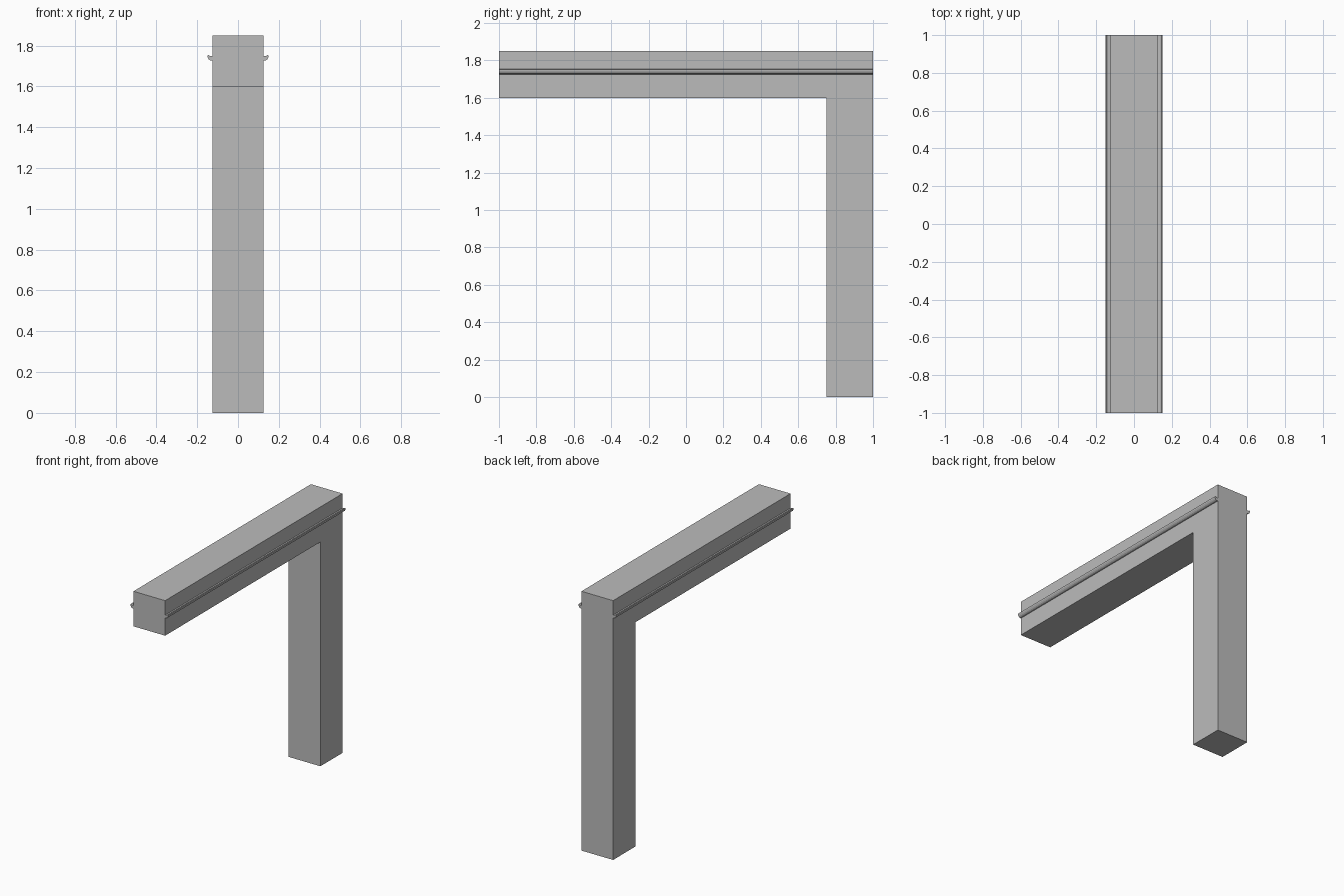
import bpy
import bmesh
from mathutils import Vector

cube = bpy.data.objects.get("Cube")
if cube:
    bpy.data.objects.remove(cube, do_unlink=True)

grey = bpy.data.materials.new("plain grey")
grey.use_nodes = True
colour = (0.5, 0.5, 0.5, 1)
grey.diffuse_color = colour
grey.node_tree.nodes["Principled BSDF"].inputs["Base Color"].default_value = colour


def extrude_profile(name, points, offset):
    """Extrude a closed outline into a solid along the offset."""
    bm = bmesh.new()
    face = bm.faces.new([bm.verts.new(p) for p in points])
    result = bmesh.ops.extrude_face_region(bm, geom=[face], use_keep_orig=True)
    moved = [v for v in result["geom"] if isinstance(v, bmesh.types.BMVert)]
    bmesh.ops.translate(bm, verts=moved, vec=Vector(offset))
    bmesh.ops.recalc_face_normals(bm, faces=bm.faces)
    mesh = bpy.data.meshes.new(name)
    bm.to_mesh(mesh)
    bm.free()
    mesh.materials.append(grey)
    obj = bpy.data.objects.new(name, mesh)
    bpy.context.collection.objects.link(obj)
    return obj


HALF = 0.125    # half width of the square section
TOP = 1.85
UNDER = 1.6     # underside of the beam
INNER = 0.75    # front face of the post

# Post and cantilever beam as one angled solid
outline = [(1, 0), (1, TOP), (-1, TOP), (-1, UNDER), (INNER, UNDER), (INNER, 0)]
extrude_profile("post_and_beam", [(-HALF, y, z) for y, z in outline], (2 * HALF, 0, 0))

# Slim lipped rail along each side of the beam
lip = [(HALF, 1.747), (0.138, 1.749), (0.145, 1.754), (0.15, 1.751),
       (0.149, 1.742), (0.143, 1.732), (0.136, 1.727), (HALF, 1.726)]
for name, side in (("left_rail", 1), ("right_rail", -1)):
    extrude_profile(name, [(side * x, -1, z) for x, z in lip], (0, 2, 0))
